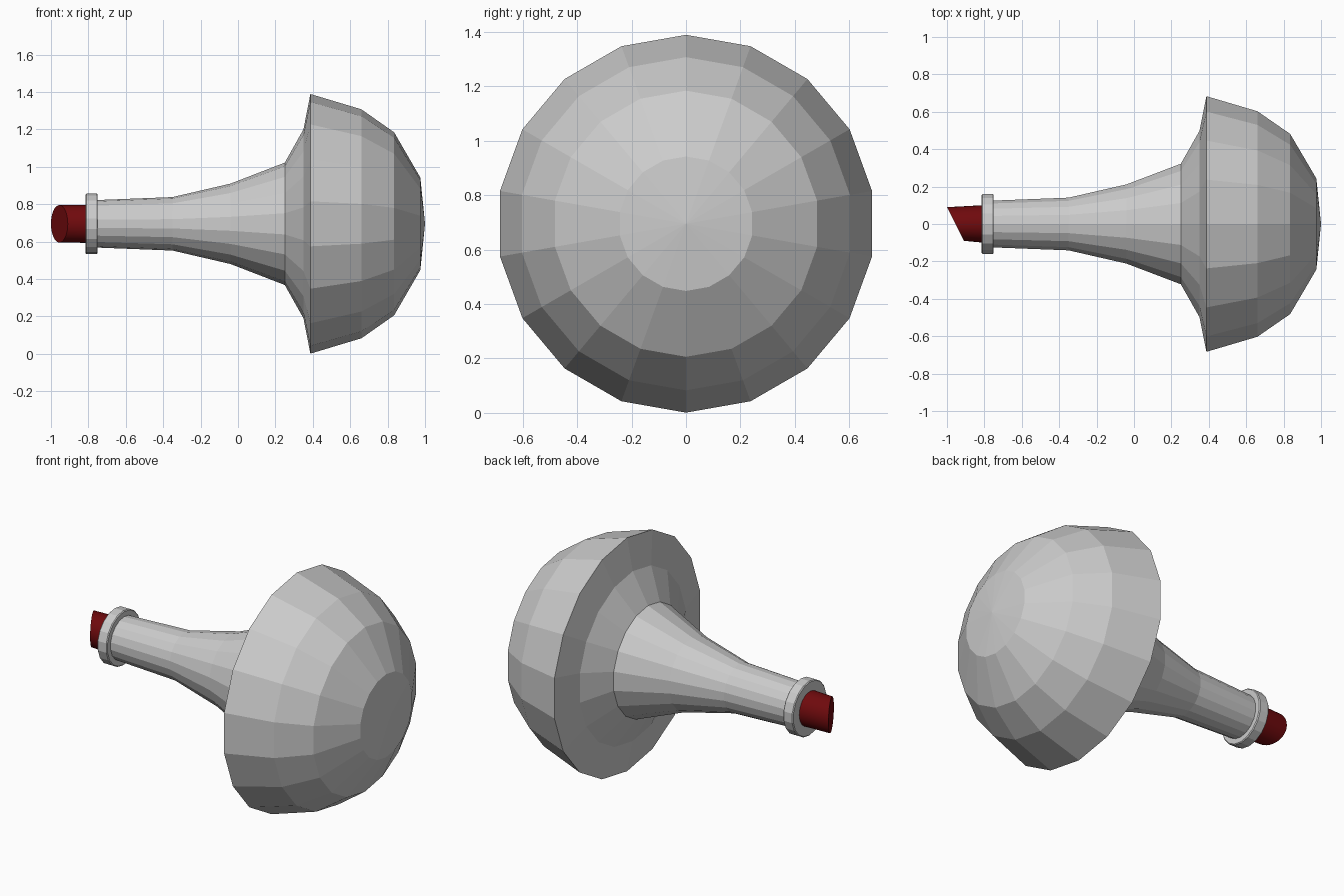
import bpy
import bmesh
from math import cos, sin, tau

if "Cube" in bpy.data.objects:
    bpy.data.objects.remove(bpy.data.objects["Cube"])

AXIS_Z = 0.695


def material(name, color):
    mat = bpy.data.materials.new(name)
    mat.use_nodes = True
    mat.diffuse_color = color
    mat.node_tree.nodes["Principled BSDF"].inputs["Base Color"].default_value = color
    return mat


def lathe(name, profile, sides, mat):
    """Turn (x, radius) points around the long axis; radius 0 makes a tip."""
    bm = bmesh.new()
    rings = []
    for x, r in profile:
        if r == 0:
            rings.append([bm.verts.new((x, 0, AXIS_Z))] * sides)
        else:
            angles = [tau * i / sides for i in range(sides)]
            rings.append([bm.verts.new((x, r * sin(a), AXIS_Z + r * cos(a))) for a in angles])
    for a, b in zip(rings, rings[1:]):
        for i in range(sides):
            j = (i + 1) % sides
            bm.faces.new(dict.fromkeys((a[i], a[j], b[j], b[i])))
    for ring in (rings[0], rings[-1]):
        if len(set(ring)) > 1:
            bm.faces.new(ring)
    bmesh.ops.recalc_face_normals(bm, faces=bm.faces)
    mesh = bpy.data.meshes.new(name)
    bm.to_mesh(mesh)
    bm.free()
    mesh.materials.append(mat)
    obj = bpy.data.objects.new(name, mesh)
    bpy.context.collection.objects.link(obj)
    return obj


grey = material("pale grey", (0.6, 0.6, 0.6, 1))
red = material("dark red", (0.16, 0.003, 0.004, 1))

# Flared neck running into the wide faceted head
lathe("body", [(-0.78, 0.126), (-0.35, 0.143), (-0.04, 0.215), (0.25, 0.327),
               (0.35, 0.505), (0.387, 0.694), (0.66, 0.612), (0.835, 0.489),
               (0.975, 0.247), (1.0, 0)], 18, grey)

# Collar around the mouth of the neck
lathe("collar", [(-0.815, 0.157), (-0.81, 0.162), (-0.755, 0.162), (-0.75, 0.157)], 18, grey)

# Stopper with a slanted, slightly narrowed end
stopper = lathe("stopper", [(-0.955, 0.1), (-0.78, 0.102)], 32, red)
for v in stopper.data.vertices:
    if v.co.x < -0.9:
        v.co.x -= 0.45 * v.co.y
        v.co.y *= 0.9
bpy.context.view_layer.objects.active = stopper
stopper.select_set(True)
bpy.ops.object.shade_smooth_by_angle()
